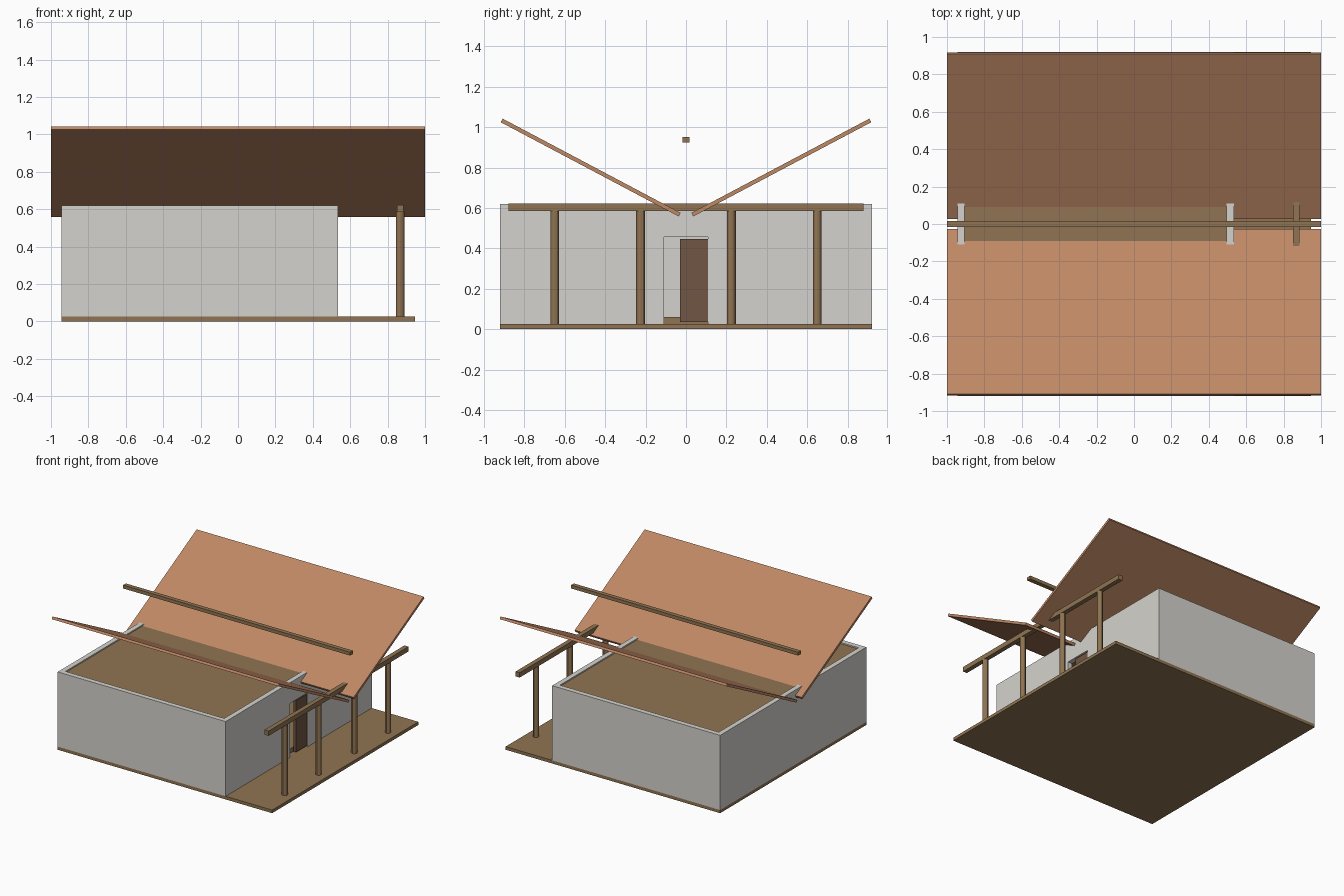
import bpy, math

if "Cube" in bpy.data.objects:
    bpy.data.objects.remove(bpy.data.objects["Cube"])


def material(name, rgb):
    m = bpy.data.materials.new(name)
    m.diffuse_color = (*rgb, 1)
    m.use_nodes = True
    m.node_tree.nodes["Principled BSDF"].inputs["Base Color"].default_value = m.diffuse_color
    return m


WOOD = material("wood", (0.28, 0.175, 0.085))
TILE = material("terracotta", (0.515, 0.246, 0.13))
DOOR = material("dark_wood", (0.16, 0.092, 0.057))
PLASTER = material("plaster", (0.66, 0.65, 0.61))


def box(name, x, y, z, mat=None):
    """Axis-aligned box from (min, max) ranges."""
    bpy.ops.mesh.primitive_cube_add(size=1, location=[(a + b) / 2 for a, b in (x, y, z)])
    o = bpy.context.object
    o.name = name
    o.scale = [b - a for a, b in (x, y, z)]
    bpy.ops.object.transform_apply(location=False, rotation=False, scale=True)
    if mat:
        o.data.materials.append(mat)
    return o


def cut(target, cutter):
    m = target.modifiers.new(cutter.name, 'BOOLEAN')
    m.operation, m.solver, m.object = 'DIFFERENCE', 'EXACT', cutter
    cutter.hide_render = True
    cutter.hide_set(True)


# base slab
box("base_slab", (-0.945, 0.945), (-0.92, 0.92), (0, 0.025), WOOD)

# wall shell, open at top and bottom, with doorway on the porch side
walls = box("walls", (-0.945, 0.535), (-0.92, 0.92), (0.025, 0.62), PLASTER)
cut(walls, box("room_cutter", (-0.905, 0.495), (-0.88, 0.88), (-0.1, 0.8)))
cut(walls, box("doorway_cutter", (0.45, 0.6), (-0.11, 0.11), (-0.05, 0.455)))

# room floor and ceiling
box("room_floor", (-0.905, 0.495), (-0.88, 0.88), (0.025, 0.06), WOOD)
box("ceiling", (-0.905, 0.495), (-0.88, 0.88), (0.59, 0.61), WOOD)

# door leaf standing in the doorway
box("door", (0.51, 0.532), (-0.03, 0.108), (0.035, 0.445), DOOR)

# porch posts and the beam they carry
for i, y in enumerate((-0.65, -0.225, 0.225, 0.65)):
    bpy.ops.mesh.primitive_cylinder_add(vertices=12, radius=0.022, depth=0.56,
                                        location=(0.867, y, 0.305))
    post = bpy.context.object
    post.name = f"porch_post_{i + 1}"
    post.data.materials.append(WOOD)
    bpy.ops.object.shade_smooth_by_angle()
box("porch_beam", (0.85, 0.886), (-0.88, 0.88), (0.585, 0.623), WOOD)

# ridge beam
box("ridge_beam", (-1, 1), (-0.017, 0.017), (0.925, 0.952), WOOD)

# two roof panels sloping down toward the middle
for name, s in (("front", -1), ("back", 1)):
    roof = box(f"roof_panel_{name}", (-1, 1), (-0.4985, 0.4985), (-0.01, 0.01), TILE)
    roof.location = (0, s * 0.472, 0.8)
    roof.rotation_euler.x = s * math.radians(27.9)
